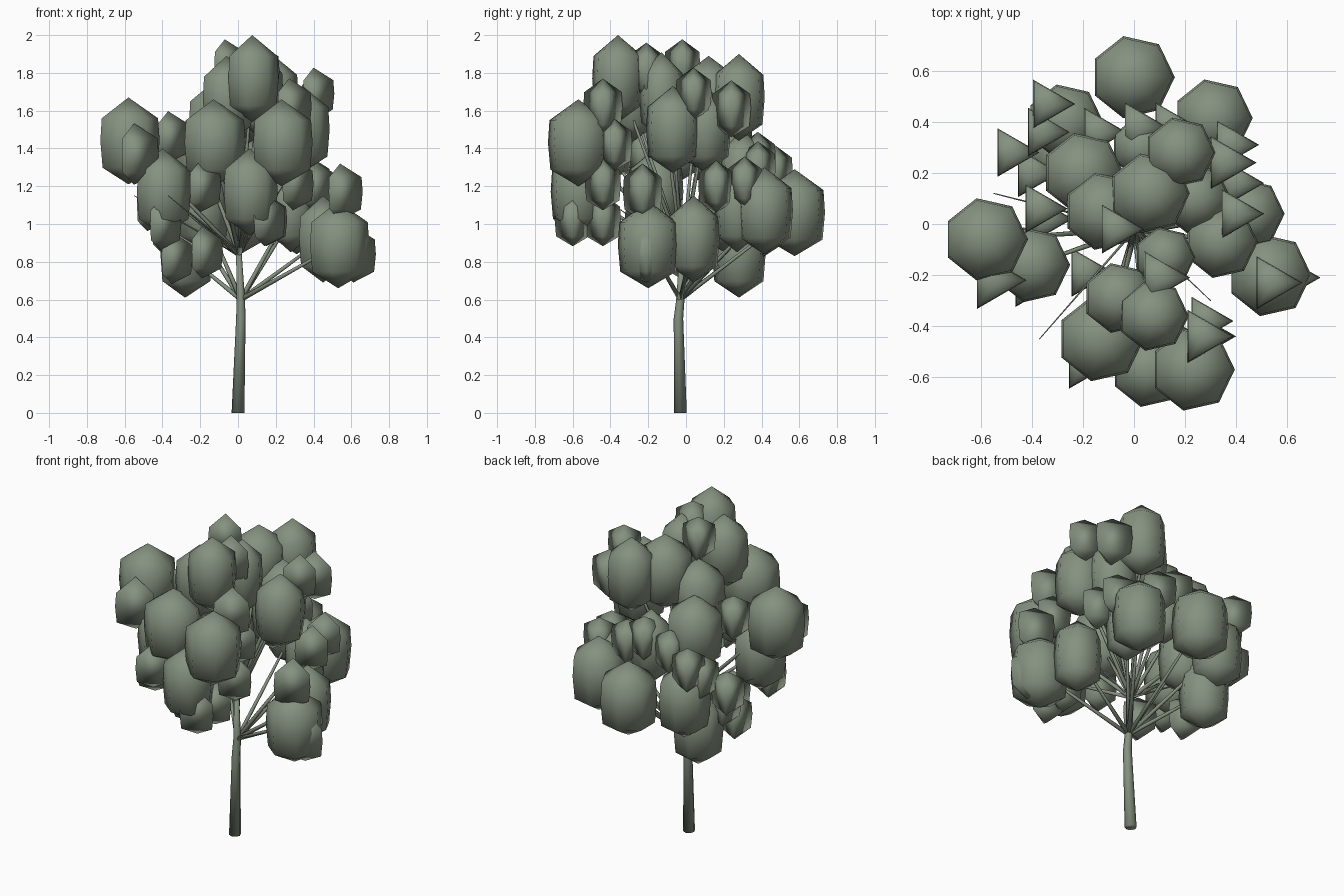
import bpy
import bmesh
from math import cos, sin, tau
from mathutils import Vector

if "Cube" in bpy.data.objects:
    bpy.data.objects.remove(bpy.data.objects["Cube"], do_unlink=True)

# One muted green for the whole tree
sage = bpy.data.materials.new("sage_green")
sage.use_nodes = True
colour = (0.235, 0.285, 0.215, 1.0)
sage.diffuse_color = colour
sage.node_tree.nodes["Principled BSDF"].inputs["Base Color"].default_value = colour

# Outline of a leaf clump: (share of radius, share of half height)
CLUMP_PROFILE = [(0.95, 0.52), (1.0, 0.0), (0.92, -0.62)]


def add_object(name, bm):
    """Turn a bmesh into a smooth shaded object in the tree colour."""
    bmesh.ops.recalc_face_normals(bm, faces=bm.faces)
    for face in bm.faces:
        face.smooth = True
    mesh = bpy.data.meshes.new(name)
    bm.to_mesh(mesh)
    bm.free()
    mesh.materials.append(sage)
    obj = bpy.data.objects.new(name, mesh)
    bpy.context.collection.objects.link(obj)


def bridge(bm, lower, upper):
    """Join two rings of equal size with quads."""
    count = len(lower)
    for i in range(count):
        j = (i + 1) % count
        bm.faces.new((lower[i], lower[j], upper[j], upper[i]))


def leaf_clump(name, centre, radius, half_height, sides):
    """Pointed, faceted lozenge with one corner towards +x."""
    bm = bmesh.new()
    centre = Vector(centre)
    rings = []
    for width, level in CLUMP_PROFILE:
        rings.append([
            bm.verts.new(centre + Vector((radius * width * cos(tau * i / sides),
                                          radius * width * sin(tau * i / sides),
                                          half_height * level)))
            for i in range(sides)])
    for upper, lower in zip(rings, rings[1:]):
        bridge(bm, lower, upper)
    for ring, direction in ((rings[0], 1), (rings[-1], -1)):
        tip = bm.verts.new(centre + Vector((0, 0, direction * half_height)))
        for i in range(sides):
            bm.faces.new((ring[i], ring[(i + 1) % sides], tip))
    add_object(name, bm)


def limb(name, path, radii, sides=6):
    """Tapered round limb through the points of a path."""
    bm = bmesh.new()
    points = [Vector(p) for p in path]
    axis = (points[-1] - points[0]).normalized()
    across = axis.cross(Vector((0, 1, 0))).normalized()
    other = axis.cross(across)
    rings = []
    for point, r in zip(points, radii):
        rings.append([
            bm.verts.new(point + r * (across * cos(tau * i / sides) + other * sin(tau * i / sides)))
            for i in range(sides)])
    for lower, upper in zip(rings, rings[1:]):
        bridge(bm, lower, upper)
    bm.faces.new(rings[0])
    bm.faces.new(rings[-1])
    add_object(name, bm)


# Trunk with a low fork and a high fork
low_fork = Vector((0.015, -0.03, 0.6))
high_fork = Vector((0.005, -0.02, 0.84))
limb("trunk",
     [(0, -0.03, 0), (0.015, -0.04, 0.5), low_fork, high_fork],
     [0.034, 0.025, 0.022, 0.015], sides=8)

# Large clumps: x, y, z, radius
large_clumps = [
    # lower crown
    (-0.005, 0.575, 1.06, 0.165),
    (0.31, 0.415, 1.07, 0.155),
    (0.28, 0.27, 1.08, 0.12),
    (-0.27, 0.4, 1.05, 0.15),
    (-0.28, 0.28, 0.84, 0.145),
    (-0.19, 0.2, 1.08, 0.14),
    (0.53, -0.2, 0.89, 0.165),
    (0.45, 0.04, 0.92, 0.14),
    (-0.4, -0.16, 1.17, 0.15),
    (0.06, -0.57, 1.17, 0.15),
    # middle crown
    (-0.2, 0.2, 1.38, 0.16),
    (-0.58, -0.06, 1.44, 0.165),
    (0.34, -0.07, 1.5, 0.145),
    (0.23, -0.57, 1.43, 0.165),
    (-0.13, -0.45, 1.43, 0.17),
    (0.03, 0.3, 1.27, 0.12),
    (-0.12, 0.05, 1.53, 0.155),
    # upper crown
    (0.18, 0.28, 1.67, 0.14),
    (0.06, 0.12, 1.66, 0.16),
    (0.075, -0.36, 1.77, 0.14),
    (-0.06, -0.29, 1.66, 0.14),
    (0.12, -0.13, 1.68, 0.12),
    (0.24, 0.1, 1.5, 0.14),
]
for n, (x, y, z, radius) in enumerate(large_clumps, 1):
    leaf_clump(f"large_leaf_clump_{n}", (x, y, z), radius, 0.23, 7)

# Small three-sided clumps filling the gaps: x, y, z, radius
small_clumps = [
    (-0.34, 0.47, 1.28, 0.11), (-0.48, 0.28, 1.1, 0.11), (-0.37, 0.06, 1.46, 0.11),
    (-0.07, -0.02, 1.84, 0.11), (0.4, 0.04, 1.69, 0.11), (0.38, 0.31, 1.22, 0.11),
    (0.36, 0.24, 1.61, 0.12), (0.54, -0.23, 1.17, 0.12), (0.61, -0.21, 0.84, 0.12),
    (0.1, -0.21, 1.81, 0.12), (0.27, -0.44, 1.62, 0.12), (0.28, -0.38, 1.42, 0.11),
    (0.29, -0.44, 1.21, 0.11), (0.14, -0.6, 1.02, 0.11), (0.15, -0.44, 1.02, 0.11),
    (-0.55, -0.22, 1.37, 0.13), (-0.41, -0.23, 1, 0.11), (-0.2, -0.55, 1.2, 0.11),
    (-0.19, -0.19, 0.85, 0.11), (-0.35, 0.02, 0.82, 0.11), (-0.4, 0.2, 0.98, 0.11),
    (0.02, 0.38, 1.35, 0.11), (0.14, 0.38, 1.3, 0.11), (0.4, 0.16, 1.2, 0.11),
    (-0.36, 0.36, 1.2, 0.11), (-0.14, 0.36, 1.3, 0.11),
]
for n, (x, y, z, radius) in enumerate(small_clumps, 1):
    leaf_clump(f"small_leaf_clump_{n}", (x, y, z), radius, radius * 1.25, 3)

# A branch from the nearest fork into every large clump
for n, (x, y, z, _) in enumerate(large_clumps, 1):
    start = low_fork if z < 1.1 else high_fork
    end = Vector((x, y, z))
    limb(f"branch_{n}", [start, start.lerp(end, 0.5), end], [0.013, 0.01, 0.006])

# Bare twig ends poking out of the crown
for n, end in enumerate([(-0.37, -0.45, 1.15), (0.3, -0.3, 1.3), (-0.55, 0.12, 1.15)], 1):
    limb(f"bare_twig_{n}", [high_fork, end], [0.006, 0.002], sides=4)
